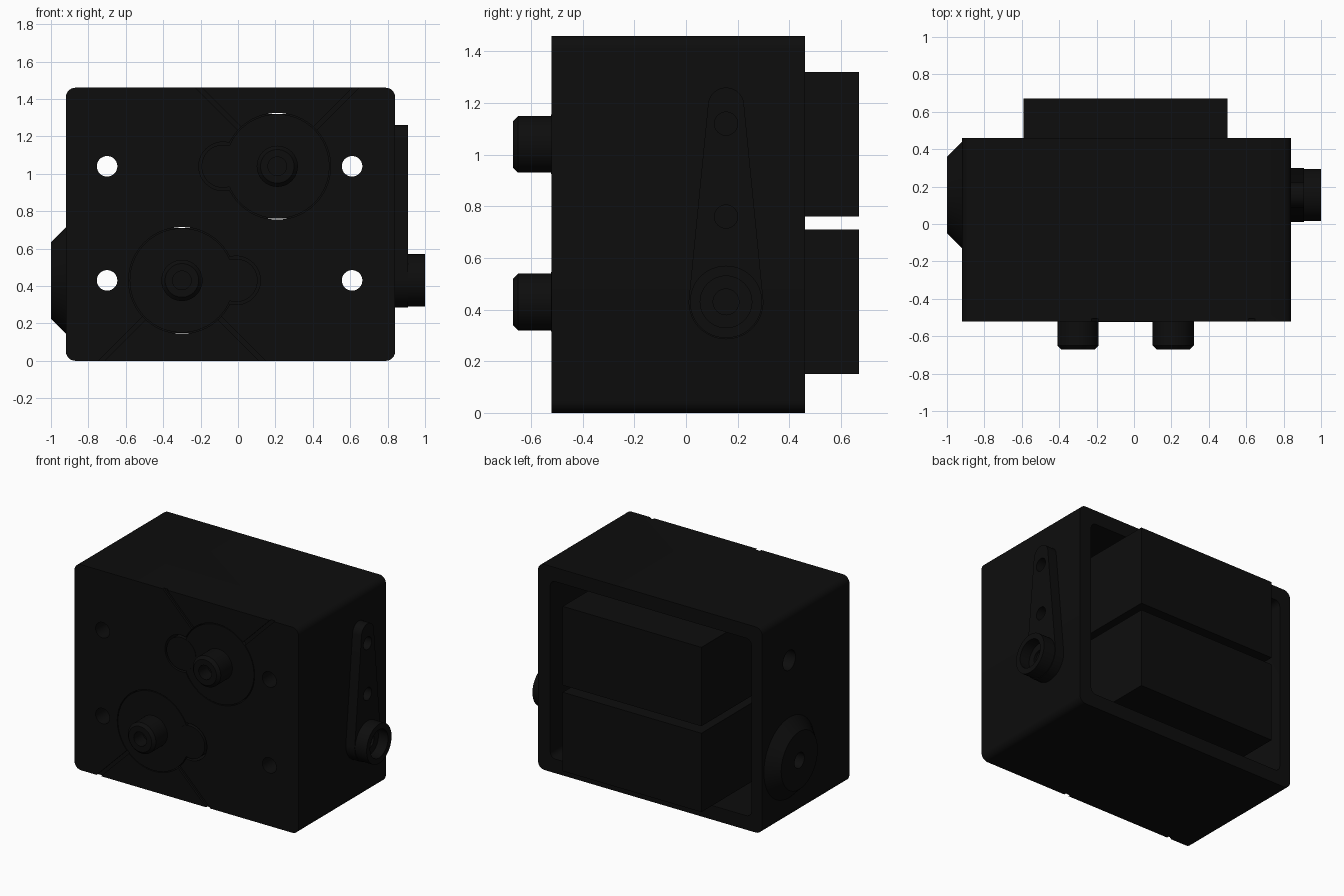
import bpy, bmesh, math
from mathutils import Matrix

if "Cube" in bpy.data.objects:
    bpy.data.objects.remove(bpy.data.objects["Cube"])

black = bpy.data.materials.new("black_plastic")
black.diffuse_color = (0.004, 0.004, 0.004, 1)
black.use_nodes = True
black.node_tree.nodes["Principled BSDF"].inputs["Base Color"].default_value = black.diffuse_color


def make(name, bm):
    bmesh.ops.recalc_face_normals(bm, faces=bm.faces)
    me = bpy.data.meshes.new(name)
    bm.to_mesh(me)
    bm.free()
    ob = bpy.data.objects.new(name, me)
    bpy.context.collection.objects.link(ob)
    me.materials.append(black)
    return ob


def box(name, x0, x1, y0, y1, z0, z1, r=0.0):
    """Box with optional rounding of the edges that run along y."""
    bm = bmesh.new()
    bmesh.ops.create_cube(bm, size=1)
    for v in bm.verts:
        v.co = (x0 if v.co.x < 0 else x1, y0 if v.co.y < 0 else y1, z0 if v.co.z < 0 else z1)
    if r:
        es = [e for e in bm.edges if abs(e.verts[0].co.y - e.verts[1].co.y) > 1e-4]
        bmesh.ops.bevel(bm, geom=es, offset=r, segments=6, profile=0.5, affect='EDGES')
    return make(name, bm)


def lathe(name, prof, axis, centre, n=48):
    """Closed turned solid. prof = (radius, position on axis); axis 'X' or 'Y';
    centre = the two other coordinates. Radius 0 is a pole."""
    bm = bmesh.new()
    rings = []
    for r, t in prof:
        ring = []
        for i in range(1 if r == 0 else n):
            a = 2 * math.pi * i / n
            u, w = centre[0] + r * math.cos(a), centre[1] + r * math.sin(a)
            ring.append(bm.verts.new((t, u, w) if axis == 'X' else (u, t, w)))
        rings.append(ring)
    for A, B in zip(rings, rings[1:]):
        for i in range(n):
            j = (i + 1) % n
            if len(A) == 1:
                bm.faces.new((A[0], B[i], B[j]))
            elif len(B) == 1:
                bm.faces.new((A[i], A[j], B[0]))
            else:
                bm.faces.new((A[i], A[j], B[j], B[i]))
    return make(name, bm)


def rod(axis, centre, r, t0, t1, n=48):
    return lathe("cutter", [(0, t0), (r, t0), (r, t1), (0, t1)], axis, centre, n)


def cut(ob, cutters):
    bpy.context.view_layer.objects.active = ob
    for c in cutters:
        m = ob.modifiers.new("cut", 'BOOLEAN')
        m.operation, m.solver, m.object = 'DIFFERENCE', 'EXACT', c
        bpy.ops.object.modifier_apply(modifier=m.name)
        bpy.data.objects.remove(c, do_unlink=True)


def smooth(ob):
    bpy.ops.object.select_all(action='DESELECT')
    ob.select_set(True)
    bpy.context.view_layer.objects.active = ob
    bpy.ops.object.shade_smooth_by_angle(angle=math.radians(30))


# servo axes: (shaft x, centre z, direction of the small boss)
SERVOS = [(0.21, 1.04, -1), (-0.30, 0.43, 1)]
SCREWS = (-0.70, 0.61)
SIDE_Y = 0.155

# housing: rounded block, open at the back
housing = box("housing", -0.92, 0.84, -0.52, 0.46, 0, 1.46, 0.05)
cutters = [box("cutter", -0.835, 0.745, -0.20, 0.6, 0.10, 1.36, 0.04),
           box("cutter", -0.60, 0.51, -0.40, -0.1, 0.14, 1.33)]
for sx, sz, d in SERVOS:
    cutters.append(rod('Y', (sx, sz), 0.285, -0.7, -0.3, 64))
    cutters.append(rod('Y', (sx + d * 0.29, sz), 0.13, -0.71, -0.31))
    for x in SCREWS:
        cutters.append(rod('Y', (x, sz), 0.055, -0.7, 0.0, 32))
    # diagonal marker grooves running from the shaft opening to the edge
    for s in (-1, 1):
        up = -d
        g = box("cutter", 0.27, 0.66, -0.6, -0.505, -0.012, 0.012)
        ang = math.atan2(up, s)
        g.data.transform(Matrix.Translation((sx, 0, sz)) @ Matrix.Rotation(-ang, 4, 'Y'))
        cutters.append(g)
cutters.append(rod('X', (SIDE_Y, 1.12), 0.07, -1.0, -0.8))
cutters.append(rod('X', (SIDE_Y, 0.43), 0.055, -1.0, -0.8))
cut(housing, cutters)
smooth(housing)

# servo motors
for k, (sx, sz, d) in enumerate(SERVOS):
    pos = ("upper", "lower")[k]
    box(pos + "_motor_body", -0.59, 0.50, -0.39, 0.67, sz - 0.28, sz + 0.28)
    for side, (x0, x1), hx in (("left", (-0.81, -0.585), SCREWS[0]), ("right", (0.495, 0.72), SCREWS[1])):
        tab = box(pos + "_motor_tab_" + side, x0, x1, -0.195, -0.08, sz - 0.28, sz + 0.28)
        cut(tab, [rod('Y', (hx, sz), 0.055, -0.4, 0.1, 32)])
        smooth(tab)
    smooth(lathe(pos + "_motor_boss", [(0, -0.38), (0.279, -0.38), (0.279, -0.52), (0, -0.52)],
                 'Y', (sx, sz), 64))
    smooth(lathe(pos + "_gear_boss", [(0, -0.38), (0.115, -0.38), (0.115, -0.523), (0, -0.523)],
                 'Y', (sx + d * 0.29, sz)))
    smooth(lathe(pos + "_output_shaft", [(0, -0.50), (0.11, -0.50), (0.11, -0.65), (0.09, -0.67),
                 (0.05, -0.67), (0.05, -0.57), (0, -0.57)], 'Y', (sx, sz)))

# lever arm on the right side: tapered outline with round ends
bm = bmesh.new()
pts = []
for zc, r, a0 in ((0.43, 0.145, math.pi), (1.19, 0.07, 0)):
    for i in range(25):
        a = a0 + math.pi * i / 24
        pts.append((SIDE_Y + r * math.cos(a), zc + r * math.sin(a)))
face = bm.faces.new([bm.verts.new((0.835, y, z)) for y, z in pts])
ext = bmesh.ops.extrude_face_region(bm, geom=[face])
for v in ext["geom"]:
    if isinstance(v, bmesh.types.BMVert):
        v.co.x = 0.91
arm = make("lever_arm", bm)
cut(arm, [rod('X', (SIDE_Y, z), 0.045, 0.845, 1.1, 32) for z in (0.76, 1.12)])
smooth(arm)

# hub of the lever arm with a socket
smooth(lathe("lever_hub", [(0, 0.85), (0.14, 0.85), (0.14, 1.0), (0.10, 1.0), (0.10, 0.925),
                           (0.05, 0.925), (0.05, 0.88), (0, 0.88)], 'X', (SIDE_Y, 0.43)))

# conical pivot on the left side with a centre hole
smooth(lathe("pivot_cone", [(0.055, -0.915), (0.285, -0.915), (0.285, -0.92), (0.205, -1.0),
                            (0.055, -1.0), (0.055, -0.915)], 'X', (SIDE_Y, 0.43)))
